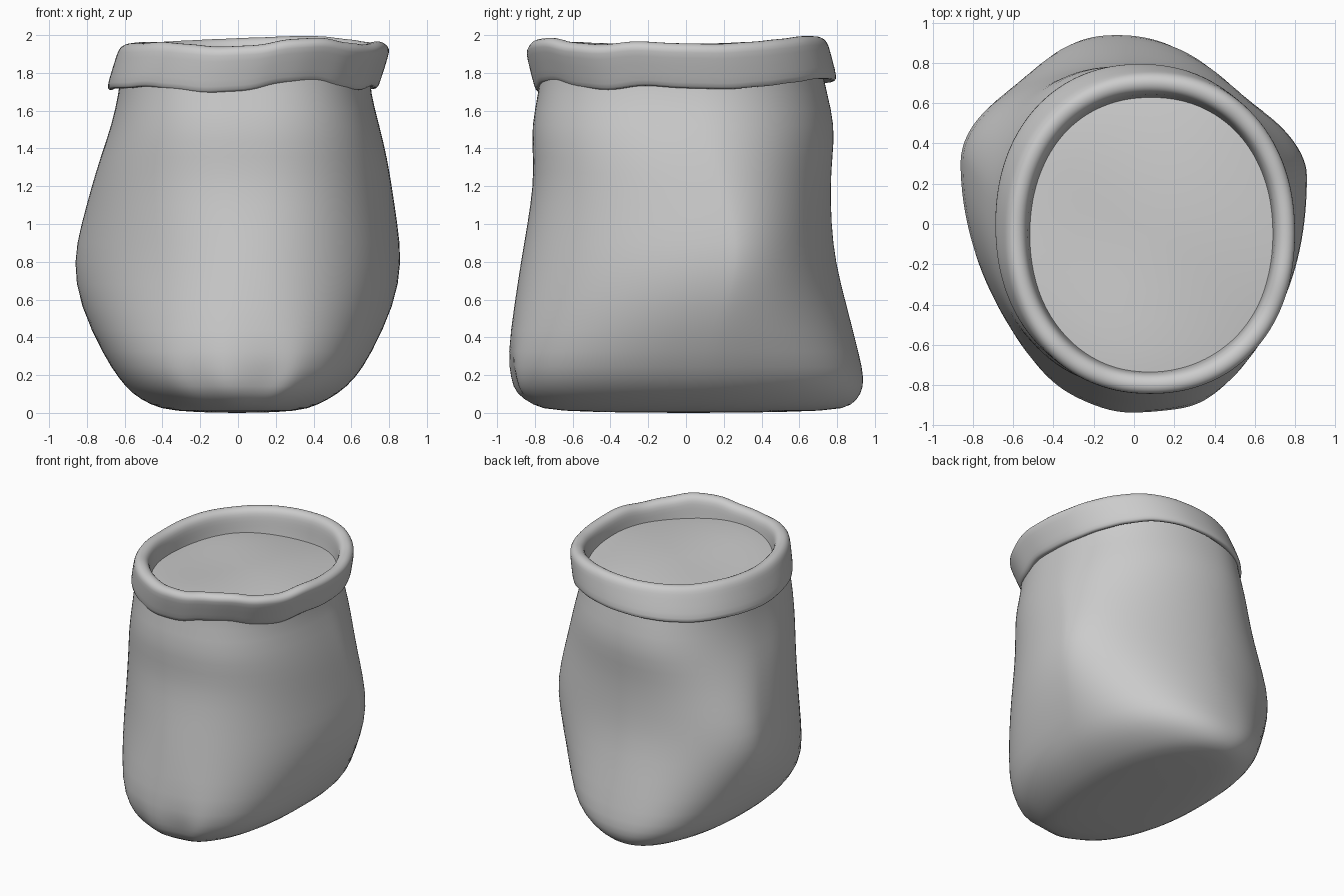
import bpy, bmesh
from math import sin, cos, pi, exp, copysign, floor

if "Cube" in bpy.data.objects:
    bpy.data.objects.remove(bpy.data.objects["Cube"])

SEGMENTS = 72
ANGLES = [2 * pi * i / SEGMENTS for i in range(SEGMENTS)]

cloth = bpy.data.materials.new("plain grey cloth")
cloth.use_nodes = True
grey = (0.6, 0.6, 0.6, 1)
cloth.diffuse_color = grey
cloth.node_tree.nodes["Principled BSDF"].inputs["Base Color"].default_value = grey


def power(value, p):
    return copysign(abs(value) ** (2 / p), value)


def loft(name, rings, cap_start=False, cap_end=False):
    """Skin a stack of rings into one smooth object."""
    bm = bmesh.new()
    loops = [[bm.verts.new(co) for co in ring] for ring in rings]
    for low, high in zip(loops, loops[1:]):
        for i in range(SEGMENTS):
            j = (i + 1) % SEGMENTS
            bm.faces.new((low[i], low[j], high[j], high[i]))
    if cap_start:
        bm.faces.new(loops[0][::-1])
    if cap_end:
        bm.faces.new(loops[-1])
    mesh = bpy.data.meshes.new(name)
    bm.to_mesh(mesh)
    bm.free()
    mesh.materials.append(cloth)
    for face in mesh.polygons:
        face.use_smooth = True
    obj = bpy.data.objects.new(name, mesh)
    bpy.context.collection.objects.link(obj)
    return obj


# Sack body: height, then the reach to -x, +x, -y and +y
LEVELS = [
    (0.0, -0.08, 0.08, -0.2, 0.2),
    (0.008, -0.35, 0.32, -0.72, 0.79),
    (0.04, -0.46, 0.42, -0.81, 0.88),
    (0.1, -0.56, 0.53, -0.91, 0.93),
    (0.18, -0.63, 0.62, -0.935, 0.945),
    (0.3, -0.71, 0.7, -0.95, 0.92),
    (0.57, -0.84, 0.83, -0.91, 0.85),
    (0.8, -0.875, 0.87, -0.875, 0.79),
    (1.0, -0.83, 0.845, -0.84, 0.77),
    (1.2, -0.775, 0.815, -0.81, 0.765),
    (1.35, -0.73, 0.79, -0.81, 0.775),
    (1.52, -0.67, 0.75, -0.82, 0.79),
    (1.7, -0.63, 0.7, -0.78, 0.745),
    (1.82, -0.62, 0.7, -0.77, 0.72),
]


def squareness(c, s, z):
    """Roundness of each quarter of the sack: fuller near the base and the neck."""
    upper = max(0, z - 0.8)
    base = 0.45 * exp(-((z - 0.22) / 0.25) ** 2)
    if s > 0:
        return base + (1.7 + 0.4 * upper if c > 0 else 2.0 + 0.3 * upper)
    return base + (2.17 + 0.35 * upper if c > 0 else 1.88 + 0.7 * upper)


def body_ring(z, left, right, front, back):
    ring = []
    ridge = exp(-((z - 0.85) / 0.5) ** 2)              # side ridges sit behind centre
    for t in ANGLES:
        c, s = cos(t), sin(t)
        cx = (-0.08 if s > 0 else 0.04) * abs(s)
        cy = 0.03 + (0.23 + 0.06 * max(0, -c)) * ridge
        p = squareness(c, s, z)
        # gathered pleats low on the front
        near_front = max(0, -s) ** 8 * exp(-((z - 0.16) / 0.1) ** 2)
        pleat = 1 - 0.02 * near_front * (1 + cos(13 * t))
        x = cx + power(c, p) * (right - cx if c > 0 else cx - left)
        y = cy + power(s, p) * (back - cy if s > 0 else cy - front) * pleat
        ring.append((x, y, z))
    return ring


body = loft("sack_body", [body_ring(*level) for level in LEVELS], cap_start=True)
body.modifiers.new("smooth_cloth", "SUBSURF").render_levels = 1

# Rolled cuff: wavy height offsets in hundredths, every 15 degrees from +x
WAVE = [-1, -1.5, 0, 2, 4, 4, 3, 2, 1, 0, 0, -1,
        -2, -1, -1, 0, -1.5, -3.5, -2.5, 2, 3, -0.5, -2, 0.5]


def wave(t):
    u = t / (2 * pi) * len(WAVE)
    i = floor(u + 1e-6)
    f = (1 - cos(pi * (u - i))) / 2
    return (WAVE[i % len(WAVE)] * (1 - f) + WAVE[(i + 1) % len(WAVE)] * f) / 100


def cuff_ring(offset, z, lean):
    cx, cy = 0.025 + 0.06 * lean, -0.048 * lean         # the cuff leans as it rises
    return [(cx + (0.722 + offset) * power(cos(t), 2.15),
             cy + (0.802 + offset) * power(sin(t), 2.15),
             z + wave(t) * (1 - 0.25 * lean)) for t in ANGLES]


# Cuff section from the hidden lip, up the outside, over and down inside
CUFF = [(-0.09, 1.79, 0), (-0.06, 1.745, 0), (-0.025, 1.723, 0), (-0.003, 1.733, 0),
        (0, 1.78, 0.2), (0, 1.9, 0.85), (-0.003, 1.935, 1), (-0.025, 1.961, 1),
        (-0.055, 1.967, 1), (-0.085, 1.957, 1), (-0.105, 1.93, 1), (-0.113, 1.88, 1),
        (-0.12, 1.8, 1), (-0.13, 1.74, 1)]
cuff = loft("rolled_cuff", [cuff_ring(*point) for point in CUFF])
cuff.modifiers.new("smooth_cloth", "SUBSURF").render_levels = 1


# Gently lumpy filling inside the mouth, a little higher towards the front left
def filling_ring(r):
    ring = []
    for t in ANGLES:
        x, y = 0.09 + 0.63 * r * cos(t), -0.05 + 0.71 * r * sin(t)
        lump = 0.013 * sin(5 * x + 2 * y) * cos(4 * y - x)
        tilt = 0.02 * (x - y - 0.14)
        ring.append((x, y, 1.835 - 0.022 * r ** 4 + lump + tilt))
    return ring


loft("filling", [filling_ring(r) for r in (1, 0.93, 0.8, 0.6, 0.4, 0.2, 0.05)], cap_end=True)
